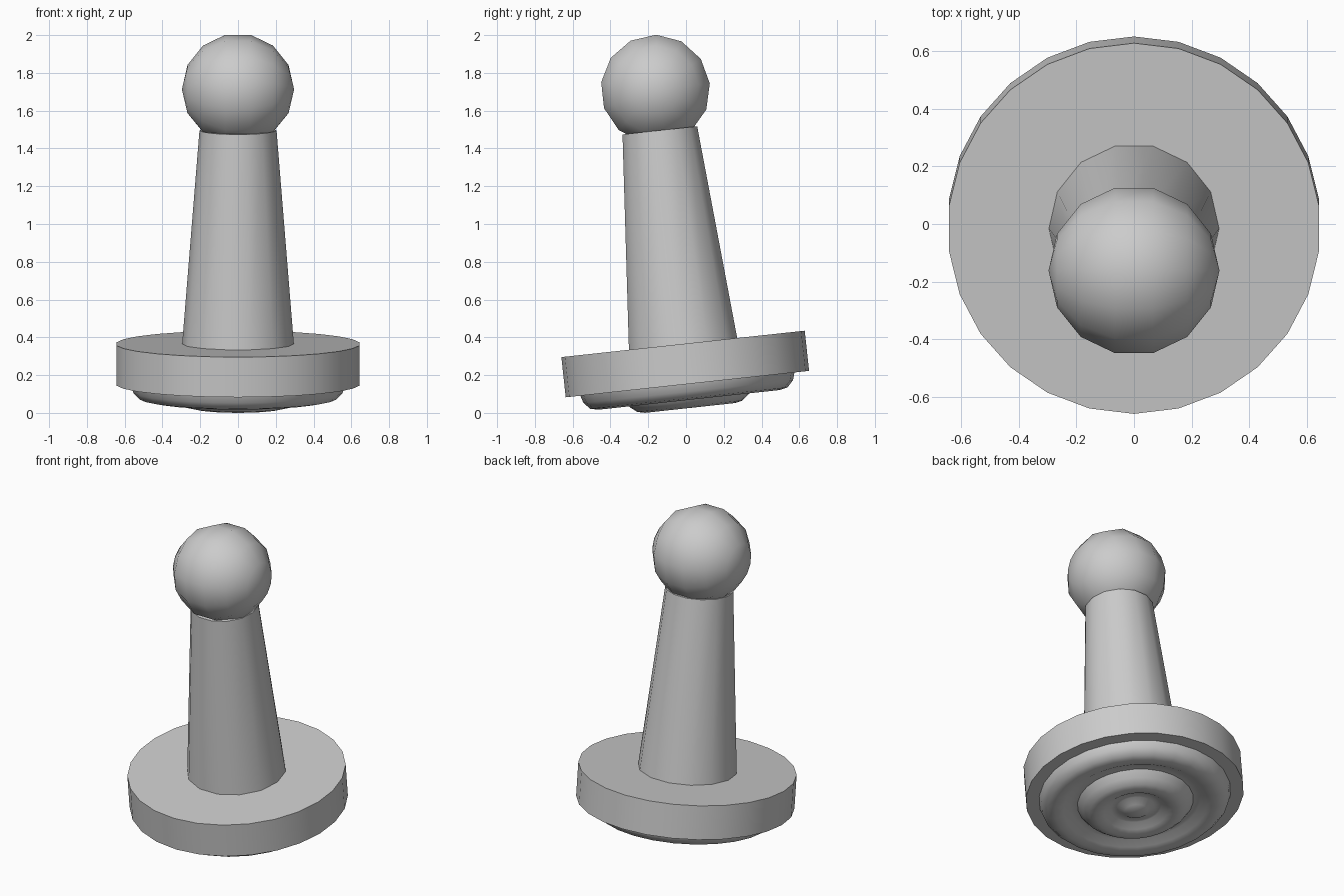
import bpy, bmesh, math
from mathutils import Matrix

if "Cube" in bpy.data.objects:
    bpy.data.objects.remove(bpy.data.objects["Cube"])

# Everything is built upright on the disc's underside centre, then leaned forward
LEAN = Matrix.Translation((0, 0.0075, 0.1525)) @ Matrix.Rotation(math.radians(6.2), 4, 'X')


def finish(name, bm, angle=40):
    bmesh.ops.recalc_face_normals(bm, faces=bm.faces)
    bm.transform(LEAN)
    mesh = bpy.data.meshes.new(name)
    bm.to_mesh(mesh)
    bm.free()
    ob = bpy.data.objects.new(name, mesh)
    bpy.context.collection.objects.link(ob)
    bpy.ops.object.select_all(action='DESELECT')
    ob.select_set(True)
    bpy.context.view_layer.objects.active = ob
    bpy.ops.object.shade_smooth_by_angle(angle=math.radians(angle))
    return ob


def lathe(name, profile, sides, start=0.0, angle=40):
    """Revolve (radius, height) points around z; radius 0 closes at a pole."""
    bm = bmesh.new()
    rings = []
    for r, z in profile:
        if r == 0:
            rings.append([bm.verts.new((0, 0, z))] * sides)
        else:
            rings.append([bm.verts.new((r * math.cos(start + math.tau * i / sides),
                                        r * math.sin(start + math.tau * i / sides), z))
                          for i in range(sides)])
    for a, b in zip(rings, rings[1:]):
        for i in range(sides):
            j = (i + 1) % sides
            bm.faces.new(dict.fromkeys((a[i], a[j], b[j], b[i])))
    return finish(name, bm, angle)


# Round base: flat top, rippled underside with two ridges and a centre nub
lathe("base_disc", [
    (0, 0.214), (0.648, 0.214), (0.648, 0), (0.57, 0),
    (0.558, -0.04), (0.525, -0.075), (0.48, -0.084), (0.43, -0.075),
    (0.385, -0.05), (0.345, -0.05), (0.315, -0.09), (0.28, -0.118),
    (0.24, -0.127), (0.19, -0.115), (0.15, -0.088), (0.11, -0.088),
    (0.07, -0.115), (0.03, -0.126), (0, -0.128)], 26, math.pi / 2, 50)

# Tapered handle
lathe("handle", [(0, 0.21), (0.296, 0.21), (0.204, 1.351), (0, 1.351)], 14)

# Ball knob, with its poles on the x axis
bm = bmesh.new()
bmesh.ops.create_uvsphere(bm, u_segments=13, v_segments=7, radius=0.297)
bm.transform(Matrix.Translation((0, 0, 1.569)) @ Matrix.Rotation(-math.pi / 2, 4, 'Y'))
finish("knob", bm)
